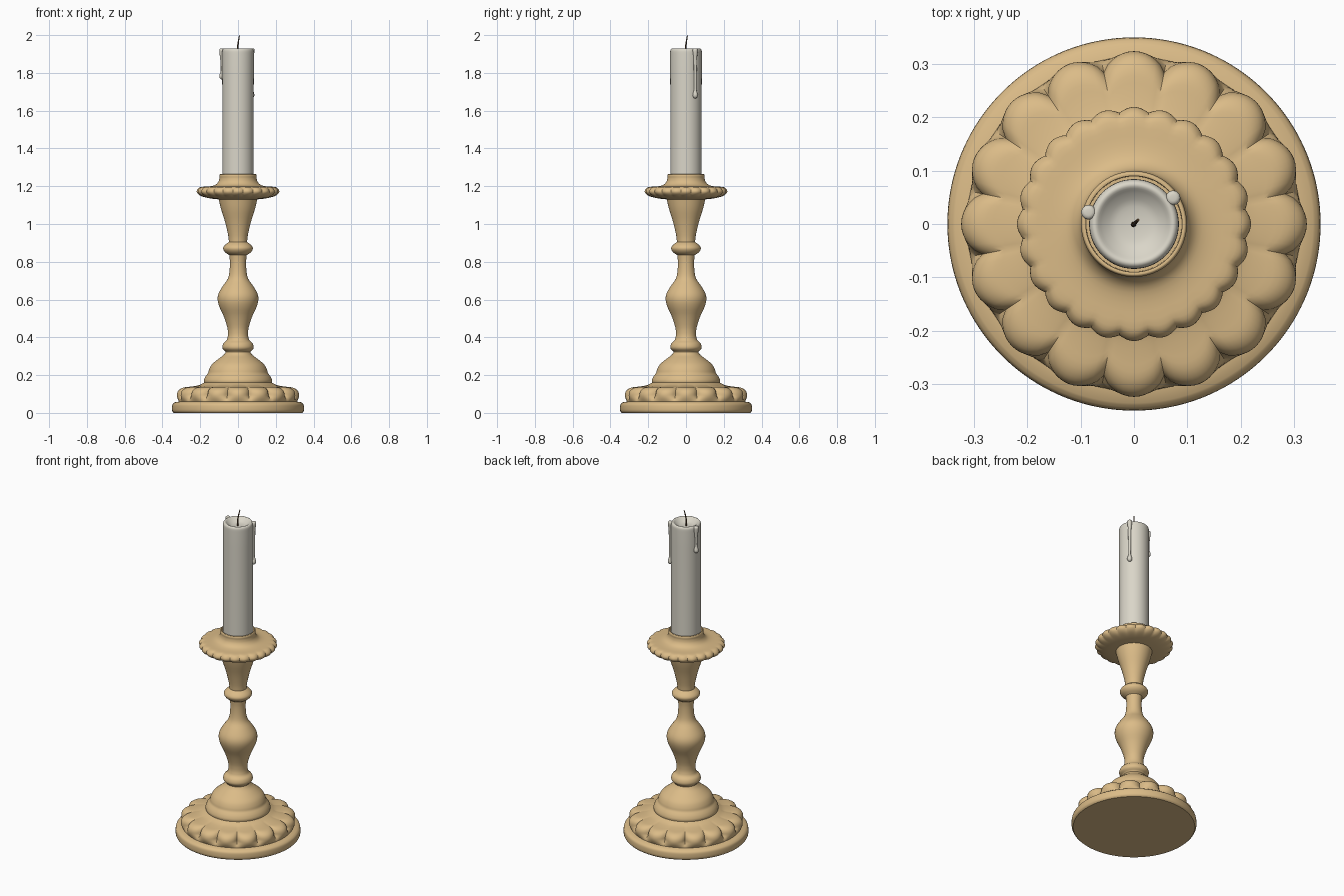
import bpy, bmesh, math
from mathutils import Vector


def material(name, rgb):
    m = bpy.data.materials.new(name)
    m.diffuse_color = (*rgb, 1)
    return m


brass = material("warm brass", (0.71, 0.50, 0.245))
wax = material("ivory wax", (0.70, 0.67, 0.58))
char = material("charred wick", (0.10, 0.055, 0.025))


def smooth_run(pts, steps=3):
    """Catmull-Rom curve through (radius, z) points."""
    if len(pts) < 3:
        return [Vector(p) for p in pts]
    p = [Vector(q) for q in pts]
    p = [2 * p[0] - p[1]] + p + [2 * p[-1] - p[-2]]
    out = []
    for i in range(1, len(p) - 2):
        a, b, c, d = p[i - 1:i + 3]
        for k in range(steps):
            t = k / steps
            out.append(0.5 * (2 * b + (c - a) * t + (2 * a - 5 * b + 4 * c - d) * t * t
                              + (3 * b - a - 3 * c + d) * t ** 3))
    return out + [p[-2]]


def lathe(name, runs, mat, segs=64, scallop=None, loc=(0, 0, 0), steps=3):
    """Spin joined profile runs; creases stay where runs meet."""
    prof = []
    for run in runs:
        for q in smooth_run(run, steps):
            if not prof or (q - prof[-1]).length > 1e-5:
                prof.append(q)
    bm = bmesh.new()
    rings = []
    for r, z in prof:
        ring = []
        for i in range(segs):
            a = 2 * math.pi * i / segs
            rr = max(r, 0.0005) - (scallop(r, z, a) if scallop else 0)
            ring.append(bm.verts.new((rr * math.cos(a), rr * math.sin(a), z)))
        rings.append(ring)
    for lo, hi in zip(rings, rings[1:]):
        for i in range(segs):
            j = (i + 1) % segs
            bm.faces.new((lo[i], lo[j], hi[j], hi[i]))
    bm.faces.new(rings[0][::-1])
    bm.faces.new(rings[-1])
    finish(name, bm, mat, loc)


def finish(name, bm, mat, loc):
    me = bpy.data.meshes.new(name)
    bm.to_mesh(me)
    bm.free()
    me.materials.append(mat)
    ob = bpy.data.objects.new(name, me)
    ob.location = loc
    bpy.context.collection.objects.link(ob)
    bpy.ops.object.select_all(action='DESELECT')
    ob.select_set(True)
    bpy.context.view_layer.objects.active = ob
    bpy.ops.object.shade_smooth_by_angle(angle=math.radians(40))


def base_lobes(r, z, a):
    # sixteen rounded lobes around the foot
    if not 0.062 < z < 0.15 or r < 0.2:
        return 0
    w = min(1, (z - 0.062) / 0.03) * min(1, max(0, (r - 0.2) / 0.09))
    return 0.034 * w * (1 - abs(math.cos(8 * a)) ** 0.7)


def dish_lobes(r, z, a):
    # fine scallops on the rim of the drip pan
    w = max(0, min(1, (r - 0.17) / 0.04))
    return 0.009 * w * (1 - abs(math.cos(12 * a)))


# Foot: plinth, lobed ring, stepped dome
lathe("foot", [
    [(0.34, 0), (0.348, 0.01), (0.349, 0.03), (0.346, 0.046), (0.335, 0.056)],
    [(0.335, 0.056), (0.312, 0.060)],
    [(0.312, 0.060), (0.321, 0.08), (0.323, 0.10), (0.314, 0.12), (0.29, 0.134),
     (0.25, 0.139), (0.21, 0.146), (0.18, 0.160)],
    [(0.18, 0.160), (0.181, 0.172), (0.175, 0.188), (0.167, 0.2)],
    [(0.167, 0.2), (0.158, 0.212), (0.153, 0.23), (0.138, 0.257), (0.105, 0.285),
     (0.078, 0.305), (0.064, 0.323)],
], brass, 192, base_lobes)

# Turned stem: lower ring, baluster, upper ring, flared neck
lathe("stem", [
    [(0.064, 0.315), (0.066, 0.325)],
    [(0.066, 0.325), (0.08, 0.338), (0.083, 0.352), (0.076, 0.37), (0.06, 0.385),
     (0.053, 0.41)],
    [(0.053, 0.41), (0.056, 0.45), (0.075, 0.51), (0.098, 0.56), (0.108, 0.60),
     (0.102, 0.635), (0.078, 0.675), (0.054, 0.71), (0.045, 0.75), (0.043, 0.80),
     (0.046, 0.835)],
    [(0.046, 0.835), (0.068, 0.85), (0.079, 0.87), (0.070, 0.888), (0.048, 0.905)],
    [(0.048, 0.905), (0.052, 0.94), (0.068, 1.01), (0.09, 1.08), (0.104, 1.14)],
], brass, 64)

# Drip pan and candle socket
lathe("drip_pan", [
    [(0.10, 1.13), (0.15, 1.136), (0.19, 1.146), (0.211, 1.158), (0.219, 1.172),
     (0.212, 1.187), (0.195, 1.196), (0.15, 1.199), (0.12, 1.207), (0.103, 1.225),
     (0.098, 1.245)],
    [(0.098, 1.245), (0.099, 1.255), (0.096, 1.263), (0.09, 1.263)],
    [(0.09, 1.263), (0.089, 1.22)],
], brass, 192, dish_lobes)

# Candle with a melted hollow at the top
lathe("candle", [
    [(0.083, 1.22), (0.083, 1.6), (0.084, 1.90)],
    [(0.084, 1.90), (0.083, 1.918), (0.078, 1.927), (0.07, 1.928), (0.058, 1.918),
     (0.04, 1.907), (0.02, 1.903), (0.0, 1.902)],
], wax, 64)

# Wax runs: wide at the rim, thin trail, hanging bead
for side, x, y, length in (("left", -0.085, 0.022, 0.165), ("right", 0.073, 0.049, 0.265)):
    lathe("wax_drip_" + side, [
        [(0.001, -length), (0.009, -length + 0.004), (0.014, -length + 0.015),
         (0.012, -length + 0.028), (0.007, -length + 0.045), (0.007, -length + 0.07),
         (0.009, -0.06), (0.013, -0.025), (0.014, -0.008), (0.010, -0.001), (0.001, 0.0)],
    ], wax, 12, loc=(x, y, 1.93), steps=2)

# Curved wick swept along a short path
path = smooth_run([(0, 1.89), (-0.002, 1.92), (0.0, 1.95), (0.005, 1.975), (0.011, 1.999)])
bm = bmesh.new()
rings = []
for i, (d, z) in enumerate(path):
    rad = 0.0055 - 0.003 * i / (len(path) - 1)
    rings.append([bm.verts.new((0.7 * d + rad * math.cos(k * math.pi / 4),
                                0.7 * d + rad * math.sin(k * math.pi / 4), z))
                  for k in range(8)])
for lo, hi in zip(rings, rings[1:]):
    for k in range(8):
        bm.faces.new((lo[k], lo[(k + 1) % 8], hi[(k + 1) % 8], hi[k]))
bm.faces.new(rings[0][::-1])
bm.faces.new(rings[-1])
finish("wick", bm, char, (0, 0, 0))
